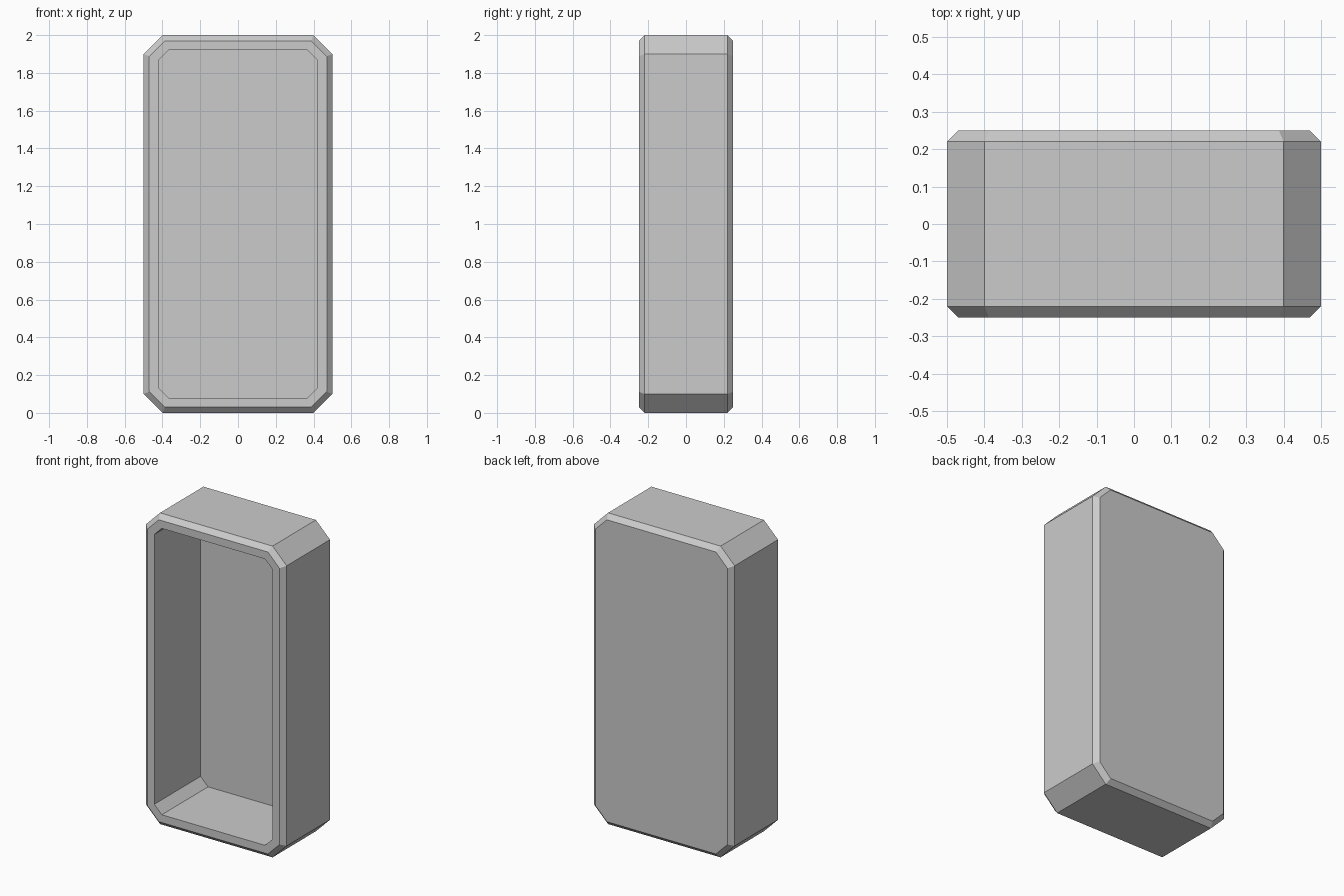
import bpy, bmesh, math

if "Cube" in bpy.data.objects:
    bpy.data.objects.remove(bpy.data.objects["Cube"])


def octagon(inset):
    """Chamfered rectangle outline (x, z), offset inward evenly."""
    w, h = 0.5 - inset, 1.0 - inset
    c = 0.1 - inset * (2 - math.sqrt(2))
    return [(w - c, 1 - h), (w, 1 - h + c), (w, 1 + h - c), (w - c, 1 + h),
            (c - w, 1 + h), (-w, 1 + h - c), (-w, 1 - h + c), (c - w, 1 - h)]


# Profile of the shell as (inset, y): cavity floor, rim, sides, back
profile = [(0.08, 0.22), (0.08, -0.25), (0.03, -0.25),
           (0.0, -0.22), (0.0, 0.22), (0.03, 0.25)]

bm = bmesh.new()
rings = [[bm.verts.new((x, y, z)) for x, z in octagon(inset)]
         for inset, y in profile]

# Walls between consecutive rings
for a, b in zip(rings, rings[1:]):
    for i in range(8):
        j = (i + 1) % 8
        bm.faces.new((a[i], a[j], b[j], b[i]))

# Cavity floor and outer back panel
bm.faces.new(rings[0])
bm.faces.new(rings[-1])
bmesh.ops.recalc_face_normals(bm, faces=bm.faces)

mesh = bpy.data.meshes.new("open_case")
bm.to_mesh(mesh)
bm.free()
bpy.context.collection.objects.link(bpy.data.objects.new("open_case", mesh))
